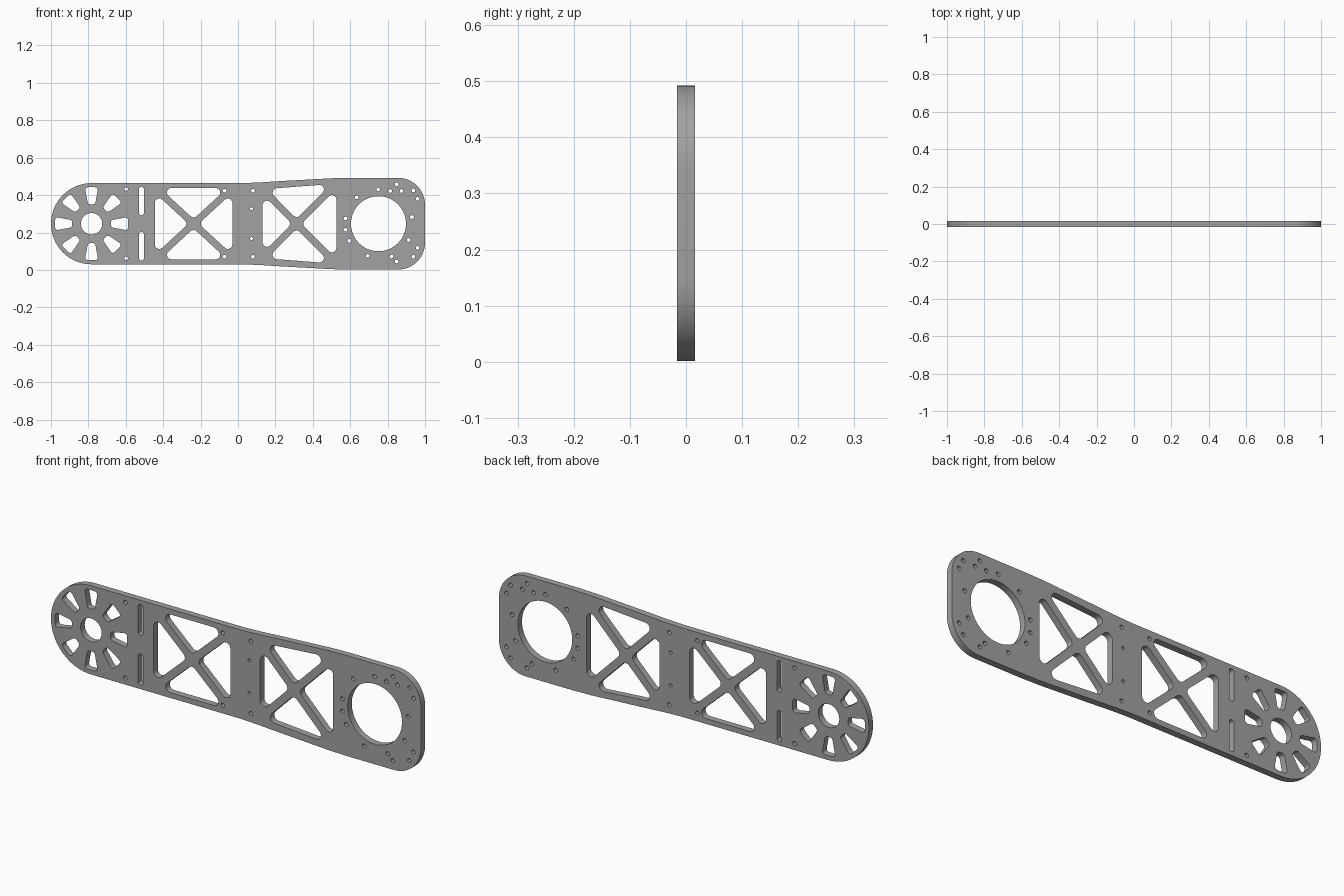
import bpy
import math
from mathutils import Vector

cube = bpy.data.objects.get("Cube")
if cube:
    bpy.data.objects.remove(cube)

HALF_THICK = 0.016
MID = 0.247          # height of the plate's centre line
HUB = Vector((-0.783, MID))
BORE = Vector((0.751, MID))


def circle(c, r, n=24):
    return [Vector((c[0] + r * math.cos(math.tau * i / n),
                    c[1] + r * math.sin(math.tau * i / n))) for i in range(n)]


def rounded(corners, r, n=6):
    """Polygon with every corner replaced by an arc of radius r."""
    pts = []
    for i, p in enumerate(corners):
        u = (corners[i - 1] - p).normalized()
        v = (corners[(i + 1) % len(corners)] - p).normalized()
        half = u.angle(v) / 2
        centre = p + (u + v).normalized() * (r / math.sin(half))
        s = p + u * (r / math.tan(half)) - centre
        e = p + v * (r / math.tan(half)) - centre
        sweep = math.atan2(s.x * e.y - s.y * e.x, s.dot(e))
        for k in range(n + 1):
            a = sweep * k / n
            pts.append(centre + Vector((s.x * math.cos(a) - s.y * math.sin(a),
                                        s.x * math.sin(a) + s.y * math.cos(a))))
    return pts


def cross(a, b):
    return abs(a.x * b.y - a.y * b.x)


def truss_window(x0, x1, h0, h1, bar=0.0185, r=0.024):
    """Four rounded triangles left between the diagonals of a trapezoid."""
    c = Vector((x0 + (x1 - x0) * h0 / (h0 + h1), MID))
    quad = [Vector(p) for p in ((x0, MID - h0), (x1, MID - h1),
                                (x1, MID + h1), (x0, MID + h0))]
    loops = []
    for i in range(4):
        a, b = quad[i], quad[(i + 1) % 4]
        ua, ub, d = (a - c).normalized(), (b - c).normalized(), (b - a).normalized()
        loops.append(rounded([c + (ua + ub) * bar / cross(ua, ub),
                              a + d * bar / cross(ua, d),
                              b - d * bar / cross(ub, d)], r))
    return loops


# Outer outline: round hub end, flared end with rounded corners
R = 0.217
upper = [(0.02, R), (0.12, 0.221), (0.22, 0.2275), (0.5, 0.243), (0.6, 0.2455)]
corner = [(0.855 + 0.145 * math.sin(math.pi / 2 * k / 12),
           0.1005 + 0.145 * math.cos(math.pi / 2 * k / 12)) for k in range(13)]
side = upper + corner
outline = [Vector((x, MID + h)) for x, h in side]
outline += [Vector((x, MID - h)) for x, h in reversed(side)]
for k in range(33):
    a = -math.pi / 2 - math.pi * k / 32
    outline.append(HUB + R * Vector((math.cos(a), math.sin(a))))

# Large round openings
loops = [outline, circle(HUB, 0.057, 40), circle(BORE, 0.147, 64)]

# Ring of eight tapered slots around the hub
for i in range(8):
    out = Vector((math.cos(i * math.pi / 4), math.sin(i * math.pi / 4)))
    across = Vector((-out.y, out.x))
    wedge = [HUB + out * d + across * w for d, w in
             ((0.104, -0.019), (0.195, -0.036), (0.195, 0.036), (0.104, 0.019))]
    loops.append(rounded(wedge, 0.014))

# Two upright slots
for s in (-1, 1):
    slot = [Vector((-0.516 + dx, MID + s * h)) for dx, h in
            ((-0.0125, 0.045), (0.0125, 0.045), (0.0125, 0.198), (-0.0125, 0.198))]
    loops.append(rounded(slot, 0.0115))

# Two cross-braced windows
loops += truss_window(-0.445, -0.03, 0.191, 0.191)
loops += truss_window(0.131, 0.526, 0.184, 0.214)

# Small screw holes, mirrored about the centre line
for x, h, r in ((-0.598, 0.185, 0.010), (-0.072, 0.177, 0.010),
                (0.08, 0.177, 0.010), (0.072, 0.08, 0.008)):
    for s in (-1, 1):
        loops.append(circle((x, MID + s * h), r, 16))

# Screw holes around the large opening
for x, z in ((0.575, 0.275), (0.575, 0.214), (0.596, 0.155), (0.634, 0.388),
             (0.693, 0.075), (0.749, 0.43), (0.813, 0.422), (0.848, 0.457),
             (0.874, 0.422), (0.938, 0.425), (0.96, 0.38), (0.93, 0.283),
             (0.912, 0.16), (0.96, 0.118), (0.938, 0.07), (0.848, 0.045),
             (0.821, 0.072)):
    loops.append(circle((x, z), 0.010, 16))

# Filled, extruded profile turned upright
curve = bpy.data.curves.new("arm_plate_profile", 'CURVE')
curve.dimensions = '2D'
curve.fill_mode = 'BOTH'
curve.extrude = HALF_THICK
for pts in loops:
    spline = curve.splines.new('POLY')
    spline.points.add(len(pts) - 1)
    for sp, p in zip(spline.points, pts):
        sp.co = (p.x, p.y, 0, 1)
    spline.use_cyclic_u = True
plate = bpy.data.objects.new("arm_plate", curve)
bpy.context.collection.objects.link(plate)
plate.rotation_euler.x = math.pi / 2

bpy.ops.object.select_all(action='DESELECT')
plate.select_set(True)
bpy.context.view_layer.objects.active = plate
bpy.ops.object.convert(target='MESH')
bpy.ops.object.transform_apply(location=False, rotation=True, scale=False)
bpy.ops.object.mode_set(mode='EDIT')
bpy.ops.mesh.select_all(action='SELECT')
bpy.ops.mesh.remove_doubles(threshold=0.0001)
bpy.ops.mesh.normals_make_consistent(inside=False)
bpy.ops.object.mode_set(mode='OBJECT')
bpy.ops.object.shade_smooth_by_angle(angle=math.radians(30))

# Plain grey metal
grey = bpy.data.materials.new("plate_grey")
grey.use_nodes = True
colour = (0.36, 0.36, 0.36, 1)
grey.diffuse_color = colour
grey.node_tree.nodes["Principled BSDF"].inputs["Base Color"].default_value = colour
plate.data.materials.clear()
plate.data.materials.append(grey)
